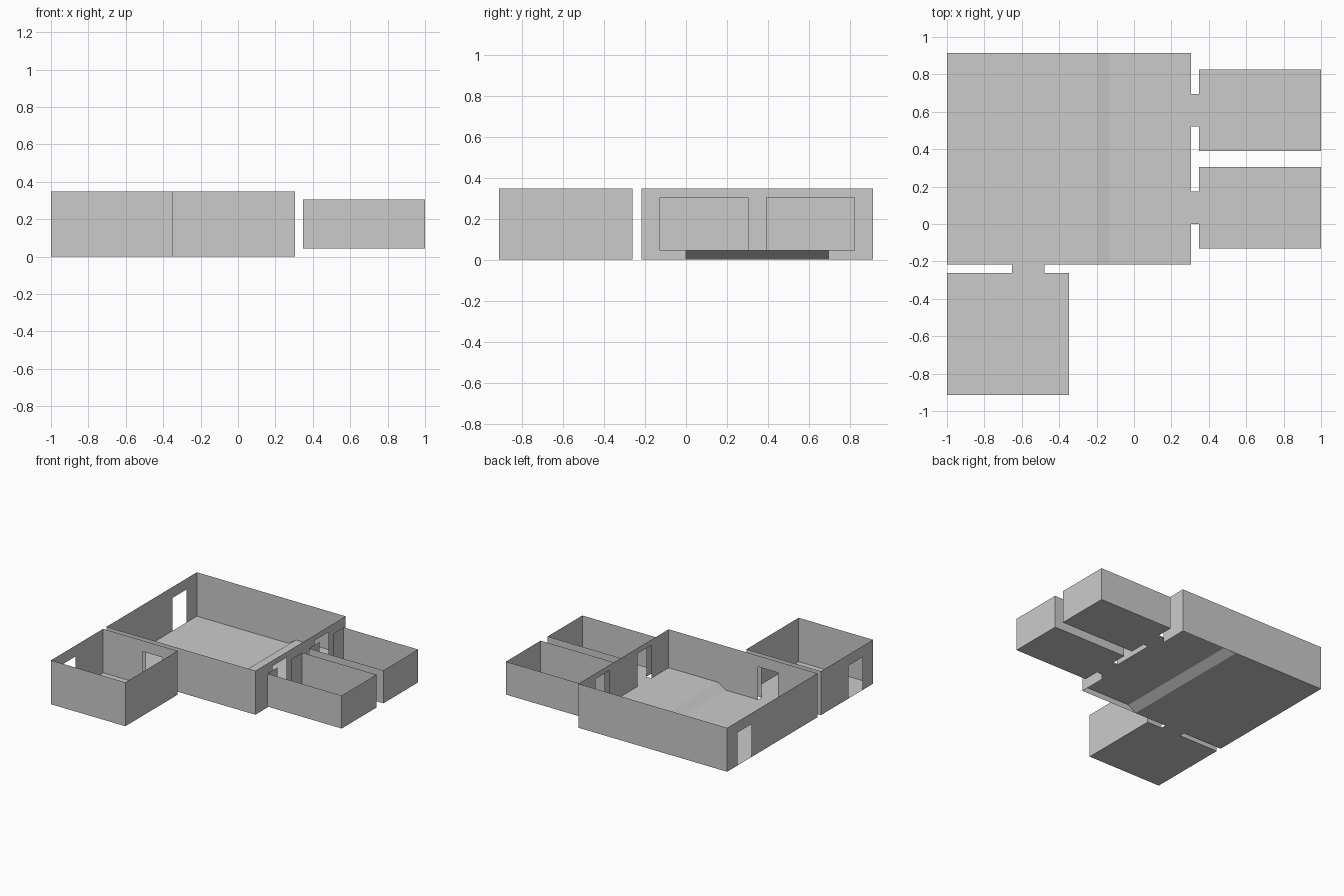
import bpy, bmesh

if "Cube" in bpy.data.objects:
    bpy.data.objects.remove(bpy.data.objects["Cube"])

U = 2 / 46                      # plan module: 46 modules wide, 42 deep


def to_world(p):
    return ((p[0] - 23) * U, (p[1] - 21) * U, p[2] * U)


def build(name, quads):
    bm = bmesh.new()
    for q in quads:
        bm.faces.new([bm.verts.new(to_world(p)) for p in q])
    bmesh.ops.remove_doubles(bm, verts=bm.verts, dist=1e-5)
    me = bpy.data.meshes.new(name)
    bm.to_mesh(me)
    bm.free()
    ob = bpy.data.objects.new(name, me)
    bpy.context.collection.objects.link(ob)


def floor(x0, x1, y0, y1, z0, z1=None):
    z1 = z0 if z1 is None else z1
    return [((x0, y0, z0), (x1, y0, z1), (x1, y1, z1), (x0, y1, z0))]


def panel(axis, at, a, b, z0, z1):
    """Thin upright panel: axis is the direction it runs along."""
    pts = ((a, z0), (b, z0), (b, z1), (a, z1))
    return tuple((s, at, z) if axis == 'x' else (at, s, z) for s, z in pts)


def wall(axis, at, a, b, z0, z1, door=None):
    """Wall with an optional doorway, 4 modules wide and 6 tall."""
    if door is None:
        return [panel(axis, at, a, b, z0, z1)]
    quads = [panel(axis, at, a, door, z0, z1),
             panel(axis, at, door + 4, b, z0, z1)]
    if z0 + 6 < z1:
        quads.append(panel(axis, at, door, door + 4, z0 + 6, z1))
    return quads


def room_walls(x0, x1, y0, y1, z0, z1, left=None, front=None, back=None):
    return (wall('y', x0, y0, y1, z0, z1, left)
            + wall('x', y0, x0, x1, z0, z1, front)
            + wall('x', y1, x0, x1, z0, z1, back))


# Main hall: low floor, ramp and raised floor
build("hall_floor", floor(0, 18.5, 16, 42, 0)
      + floor(18.5, 20, 16, 42, 0, 1)
      + floor(20, 30, 16, 42, 1))
build("hall_walls", room_walls(0, 30, 16, 42, 0, 8, left=35, front=8))

# Hall right wall: two raised doorways, open under the raised floor
build("hall_right_wall", [panel('y', 30, *s) for s in (
    (16, 21, 0, 8), (21, 25, 7, 8), (25, 33, 1, 8),
    (33, 37, 7, 8), (37, 42, 0, 8))])

# Front room
build("front_room", floor(0, 15, 0, 15, 0)
      + room_walls(0, 15, 0, 15, 0, 8, left=3, back=8)
      + wall('y', 15, 0, 15, 0, 8))
build("front_threshold", floor(8, 12, 15, 16, 0))

# Two raised side rooms with full height doorways
for name, y, door in (("near", 18, 21), ("far", 30, 33)):
    build(name + "_side_room", floor(31, 46, y, y + 10, 1)
          + room_walls(31, 46, y, y + 10, 1, 7, left=door)
          + wall('y', 46, y, y + 10, 1, 7))
    build(name + "_side_threshold", floor(30, 31, door, door + 4, 1))
